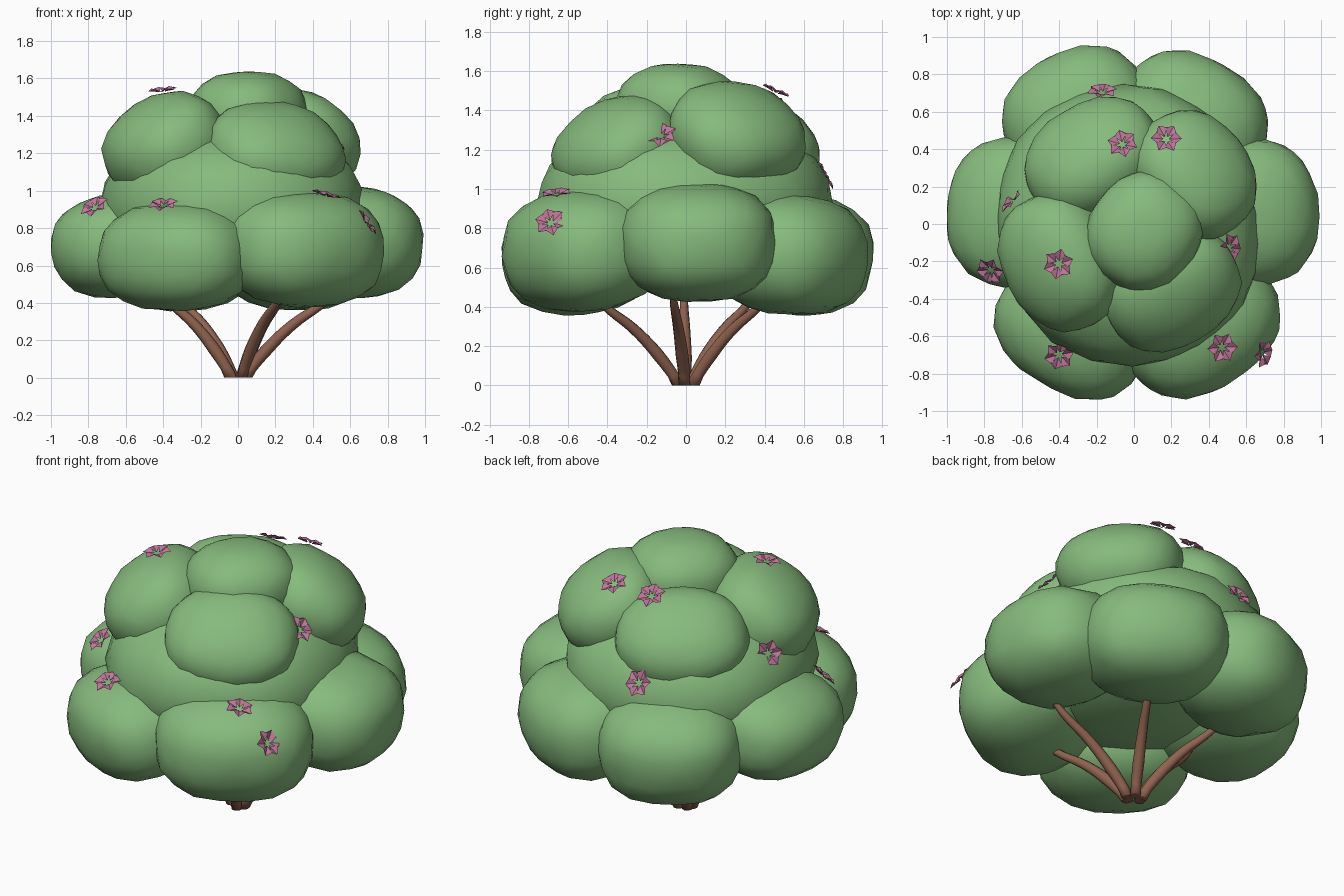
import bpy
import bmesh
import math
import random
from mathutils import Matrix, Vector
from mathutils.bvhtree import BVHTree

random.seed(4)
scene = bpy.context.scene
if "Cube" in bpy.data.objects:
    bpy.data.objects.remove(bpy.data.objects["Cube"], do_unlink=True)


def make_material(name, color):
    mat = bpy.data.materials.new(name)
    mat.use_nodes = True
    mat.diffuse_color = (*color, 1)
    mat.node_tree.nodes["Principled BSDF"].inputs["Base Color"].default_value = (*color, 1)
    return mat


leaf_green = make_material("leaf green", (0.24, 0.495, 0.205))
bark_brown = make_material("bark brown", (0.28, 0.125, 0.08))
blossom_pink = make_material("blossom pink", (0.54, 0.18, 0.33))


def add_object(name, bm, mat, smooth):
    mesh = bpy.data.meshes.new(name)
    bm.to_mesh(mesh)
    bm.free()
    mesh.materials.append(mat)
    for face in mesh.polygons:
        face.use_smooth = smooth
    obj = bpy.data.objects.new(name, mesh)
    scene.collection.objects.link(obj)
    return obj


# Foliage clumps: slightly boxy, uneven ellipsoids leaning outwards
foliage_trees = []


def add_clump(name, center, radii, tilt=0, power=2.45):
    bm = bmesh.new()
    bmesh.ops.create_icosphere(bm, subdivisions=3, radius=1)
    azimuth = math.atan2(center[1], center[0])
    place = (Matrix.Translation(center) @ Matrix.Rotation(azimuth, 4, "Z")
             @ Matrix.Rotation(math.radians(tilt), 4, "Y"))
    for v in bm.verts:
        bulge = sum(abs(c) ** power for c in v.co) ** (-1 / power)
        bulge *= random.uniform(0.98, 1.01)
        v.co = place @ Vector([c * r * bulge for c, r in zip(v.co, radii)])
    foliage_trees.append(BVHTree.FromBMesh(bm))
    add_object(name, bm, leaf_green, True)


add_clump("foliage_core", (-0.03, -0.01, 0.92), (0.70, 0.76, 0.45), power=2.15)

lower_clumps = {
    "front_right": ((-0.32, -0.55, 0.65), (0.35, 0.43, 0.29)),
    "front_left": ((0.34, -0.52, 0.69), (0.37, 0.45, 0.31)),
    "left": ((0.60, 0.06, 0.73), (0.39, 0.40, 0.30)),
    "back_left": ((0.29, 0.52, 0.67), (0.38, 0.42, 0.31)),
    "back_right": ((-0.29, 0.56, 0.67), (0.37, 0.41, 0.31)),
    "right": ((-0.61, 0.06, 0.71), (0.39, 0.41, 0.28)),
}
for side, (center, radii) in lower_clumps.items():
    add_clump("lower_foliage_" + side, center, radii, 6)

upper_clumps = {
    "right": ((-0.39, -0.20, 1.24), (0.32, 0.38, 0.26)),
    "front": ((0.20, -0.35, 1.20), (0.32, 0.38, 0.24)),
    "left": ((0.32, 0.26, 1.27), (0.32, 0.36, 0.24)),
    "back": ((-0.22, 0.35, 1.21), (0.31, 0.38, 0.24)),
}
for side, (center, radii) in upper_clumps.items():
    add_clump("upper_foliage_" + side, center, radii, 35, 2.3)

add_clump("top_foliage", (0.055, -0.04, 1.41), (0.30, 0.32, 0.23), power=2.3)


# Branches: tapered stems fanning out from one base
def add_branch(index, tip_x, tip_y):
    out = Vector((tip_x, tip_y, 0))
    base = out.normalized() * 0.03
    curve = bpy.data.curves.new("branch", "CURVE")
    curve.dimensions = "3D"
    curve.bevel_depth = 0.033
    curve.bevel_resolution = 2
    curve.resolution_u = 5
    curve.use_fill_caps = True
    spline = curve.splines.new("BEZIER")
    stations = [(0, 0, 0.85), (0.28, 0.15, 1.0), (0.6, 0.285, 0.85), (1, 0.41, 0.65), (1.2, 0.50, 0.4)]
    spline.bezier_points.add(len(stations) - 1)
    for point, (reach, height, size) in zip(spline.bezier_points, stations):
        point.co = base.lerp(out, reach) + Vector((0, 0, height))
        point.radius = size
        point.handle_left_type = point.handle_right_type = "AUTO"
    spline.bezier_points[0].handle_right_type = "VECTOR"
    obj = bpy.data.objects.new(f"branch_{index}", curve)
    scene.collection.objects.link(obj)
    # Turn into a mesh and trim the base flat on the ground
    bpy.context.view_layer.update()
    mesh = bpy.data.meshes.new_from_object(obj.evaluated_get(bpy.context.evaluated_depsgraph_get()))
    bpy.data.objects.remove(obj, do_unlink=True)
    bm = bmesh.new()
    bm.from_mesh(mesh)
    for v in bm.verts:
        if v.co.z < 0.03:
            v.co.z = 0
    add_object(f"branch_{index}", bm, bark_brown, True)


branch_tips = [(0.47, -0.06), (0.22, 0.38), (0.21, -0.42), (-0.30, 0.31), (-0.37, -0.01)]
for i, (x, y) in enumerate(branch_tips):
    add_branch(i + 1, x, y)


# Blossoms: rings of folded pointed petals resting on the foliage
def drop_on_foliage(guess, facing):
    start = guess + facing * 0.3
    hits = [tree.ray_cast(start, -facing, 0.5) for tree in foliage_trees]
    hits = [hit for hit in hits if hit[0] is not None]
    return min(hits, key=lambda hit: hit[3])[0] if hits else guess


def add_blossom(index, guess, facing, petals=6):
    facing = Vector(facing).normalized()
    spot = drop_on_foliage(Vector(guess), facing)
    place = (Matrix.Translation(spot + facing * 0.008)
             @ facing.to_track_quat("Z", "Y").to_matrix().to_4x4()
             @ Matrix.Rotation(random.uniform(0, math.pi), 4, "Z"))
    bm = bmesh.new()
    for k in range(petals):
        turn = place @ Matrix.Rotation(math.tau * k / petals, 4, "Z")
        shape = [(0.015, 0, 0.004), (0.05, -0.033, 0.026), (0.083, 0, 0.014),
                 (0.05, 0.033, 0.026), (0.048, 0, 0.01)]
        inner, right, tip, left, fold = [bm.verts.new(turn @ Vector(p)) for p in shape]
        for pair in ((inner, right), (right, tip), (tip, left), (left, inner)):
            bm.faces.new((*pair, fold))
    add_object(f"blossom_{index}", bm, blossom_pink, False)


# Each blossom: resting spot and the direction it faces
blossoms = [
    ((-0.40, -0.21, 1.50), (-0.1, -0.1, 1)),
    ((0.53, -0.13, 1.29), (0.75, -0.1, 0.7)),
    ((-0.76, -0.24, 0.90), (-0.4, -0.5, 0.7)),
    ((-0.40, -0.70, 0.92), (-0.1, -0.4, 0.9)),
    ((0.47, -0.66, 0.97), (0.25, -0.1, 0.95)),
    ((0.69, -0.69, 0.83), (0.75, -0.15, 0.5)),
    ((-0.06, 0.42, 1.46), (-0.1, 0.45, 0.85)),
    ((0.17, 0.44, 1.46), (0.05, 0.4, 0.9)),
    ((-0.17, 0.69, 1.06), (0, 0.85, 0.45)),
    ((-0.63, 0.11, 1.15), (-0.75, 0.6, 0.25)),
]
for i, (guess, facing) in enumerate(blossoms):
    add_blossom(i + 1, guess, facing)
